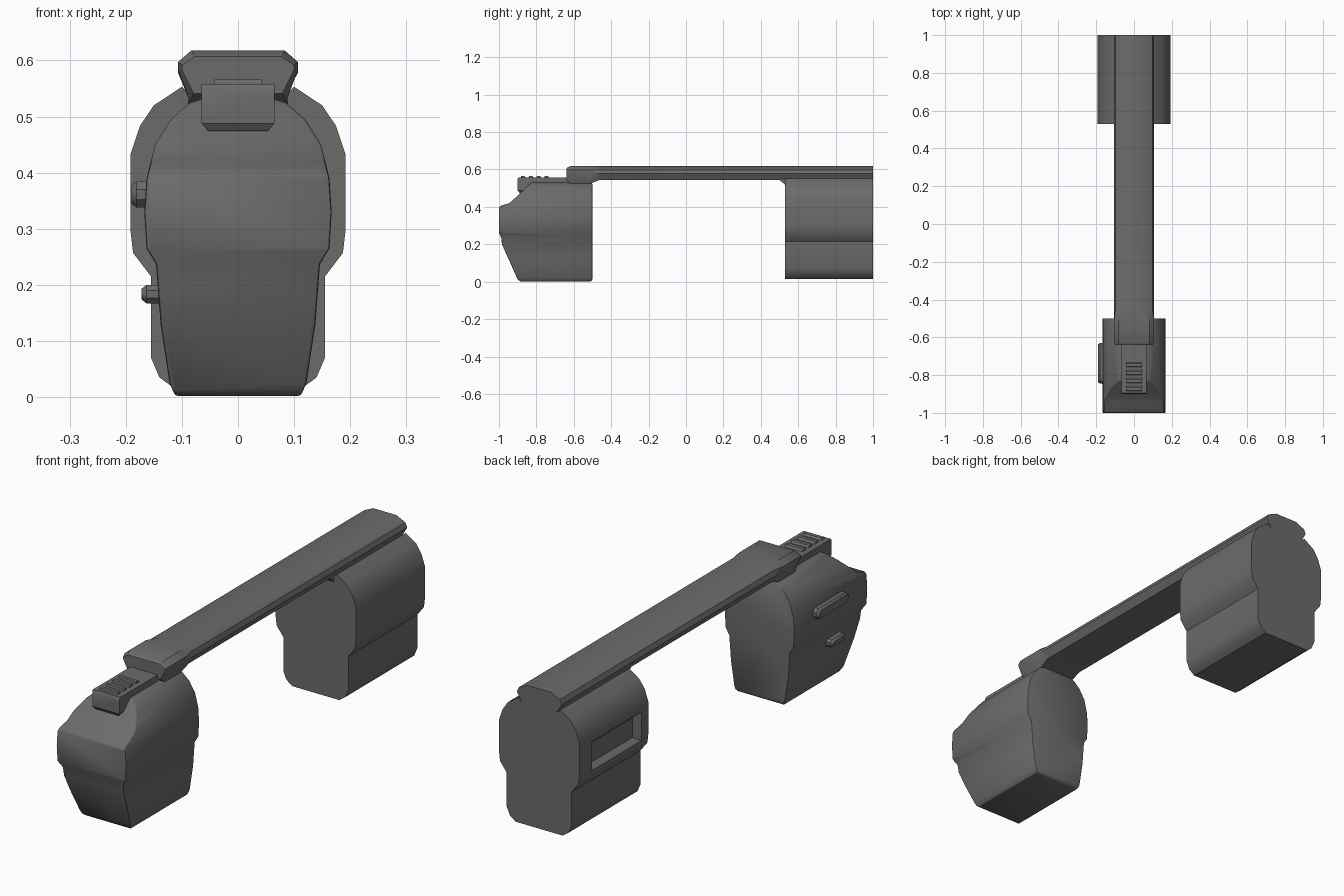
import bpy, bmesh, math

if "Cube" in bpy.data.objects:
    bpy.data.objects.remove(bpy.data.objects["Cube"])

mat = bpy.data.materials.new("gunmetal_grey")
mat.diffuse_color = (0.15, 0.148, 0.142, 1)
mat.use_nodes = True
mat.node_tree.nodes["Principled BSDF"].inputs["Base Color"].default_value = mat.diffuse_color


def mesh_object(name, rings):
    """Closed loft through rings of 3D points."""
    bm = bmesh.new()
    vs = [[bm.verts.new(p) for p in r] for r in rings]
    n = len(vs[0])
    for a, b in zip(vs, vs[1:]):
        for i in range(n):
            j = (i + 1) % n
            bm.faces.new((a[i], a[j], b[j], b[i]))
    bm.faces.new(vs[0])
    bm.faces.new(vs[-1])
    bmesh.ops.recalc_face_normals(bm, faces=bm.faces)
    me = bpy.data.meshes.new(name)
    bm.to_mesh(me)
    bm.free()
    me.materials.append(mat)
    ob = bpy.data.objects.new(name, me)
    bpy.context.collection.objects.link(ob)
    return ob


def loft_y(name, sections):
    """Sections are (y, half profile of (x, z) from top to bottom), mirrored in x."""
    rings = []
    for y, half in sections:
        full = list(half) + [(-x, z) for x, z in reversed(half)]
        rings.append([(x, y, z) for x, z in full])
    return mesh_object(name, rings)


def prism_x(name, prof, x0, x1):
    return mesh_object(name, [[(x, y, z) for y, z in prof] for x in (x0, x1)])


def activate(ob):
    bpy.ops.object.select_all(action='DESELECT')
    ob.select_set(True)
    bpy.context.view_layer.objects.active = ob


def boolean(ob, cutter, op):
    m = ob.modifiers.new("cut", 'BOOLEAN')
    m.operation, m.object, m.solver = op, cutter, 'EXACT'
    activate(ob)
    bpy.ops.object.modifier_apply(modifier=m.name)
    bpy.data.objects.remove(cutter)


def finish(ob, bevel=0.0, angle=35):
    activate(ob)
    if bevel:
        m = ob.modifiers.new("bevel", 'BEVEL')
        m.width, m.segments = bevel, 2
        m.limit_method, m.angle_limit = 'ANGLE', math.radians(40)
        bpy.ops.object.modifier_apply(modifier=m.name)
    bpy.ops.object.shade_smooth_by_angle(angle=math.radians(angle))


# Rear housing with a side port cut into the left
rear = [(.085, .57), (.085, .538), (.10, .553), (.15, .52), (.175, .483), (.192, .432),
        (.192, .30), (.187, .257), (.155, .215), (.155, .07), (.14, .035), (.113, .015)]
rear_body = loft_y("rear_housing", [(.53, rear), (1, rear)])
port = mesh_object("port_cutter", [
    [(-.165, .60, .30), (-.165, .90, .30), (-.165, .90, .385), (-.165, .60, .385)],
    [(-.21, .56, .27), (-.21, .925, .27), (-.21, .925, .425), (-.21, .56, .425)]])
boolean(rear_body, port, 'DIFFERENCE')
finish(rear_body)

# Long top bar with its flared front head
head = [(.083, .618), (.107, .597), (.107, .583), (.085, .525)]
tip = [(x * .93, .58 + (z - .58) * .7) for x, z in head]
bar = [(.055, .618), (.098, .598), (.107, .578), (.088, .545)]
finish(loft_y("top_bar", [(-.64, tip), (-.62, head), (-.51, head), (-.46, bar), (1, bar)]), angle=30)

# Gusset joining the bar to the rear housing
finish(loft_y("bar_gusset", [(.50, [(.088, .56), (.088, .543)]),
                             (.54, [(.088, .56), (.088, .51)])]))

# Front block: front profile intersected with side profile
front = [(.05, .535), (.085, .525), (.12, .495), (.148, .45), (.163, .39), (.167, .33),
         (.163, .265), (.146, .237), (.138, .13), (.122, .025), (.112, .002)]
front_body = loft_y("front_block", [(-1.1, front), (-.5, front)])
side = [(-.90, .012), (-.885, 0), (-.51, 0), (-.5, .012), (-.5, .52), (-.512, .54), (-.815, .54),
        (-.84, .518), (-.90, .46), (-.945, .42), (-.992, .405), (-1, .395), (-1, .262),
        (-.988, .237), (-.984, .20)]
boolean(front_body, prism_x("side_cutter", side, -.3, .3), 'INTERSECT')
finish(front_body, .005)

# Latch on top of the front block
latch_side = [(-.60, .558), (-.895, .558), (-.90, .55), (-.90, .488), (-.89, .474),
              (-.855, .474), (-.80, .52), (-.60, .52)]
latch = prism_x("latch", latch_side, -.065, .065)
trim = loft_y("latch_cutter", [(y, [(.08, .6), (.065, .55), (.065, .488), (.053, .474), (.05, .4)])
                               for y in (-1, -.5)])
boolean(latch, trim, 'INTERSECT')
finish(latch)

# Grip ridges on the latch
for i in range(4):
    y = -.885 + i * .042
    ridge = prism_x("latch_ridge", [(y, .552), (y + .004, .566), (y + .02, .566), (y + .032, .552)],
                    -.042, .042)
    finish(ridge)


# Long and short buttons on the left side
def side_button(name, y0, y1, z0, z1, x_in, x_out):
    c = (z1 - z0) * .3

    def ring(x, i):
        a, b, d, e = y0 + i, y1 - i, z0 + i, z1 - i
        return [(x, a + c, d), (x, b - c, d), (x, b, d + c), (x, b, e - c),
                (x, b - c, e), (x, a + c, e), (x, a, e - c), (x, a, d + c)]
    finish(mesh_object(name, [ring(x_in, 0), ring(x_out + .009, 0), ring(x_out, .007)]))


side_button("long_button", -.845, -.63, .338, .384, -.14, -.19)
side_button("small_button", -.85, -.75, .167, .2, -.11, -.172)
